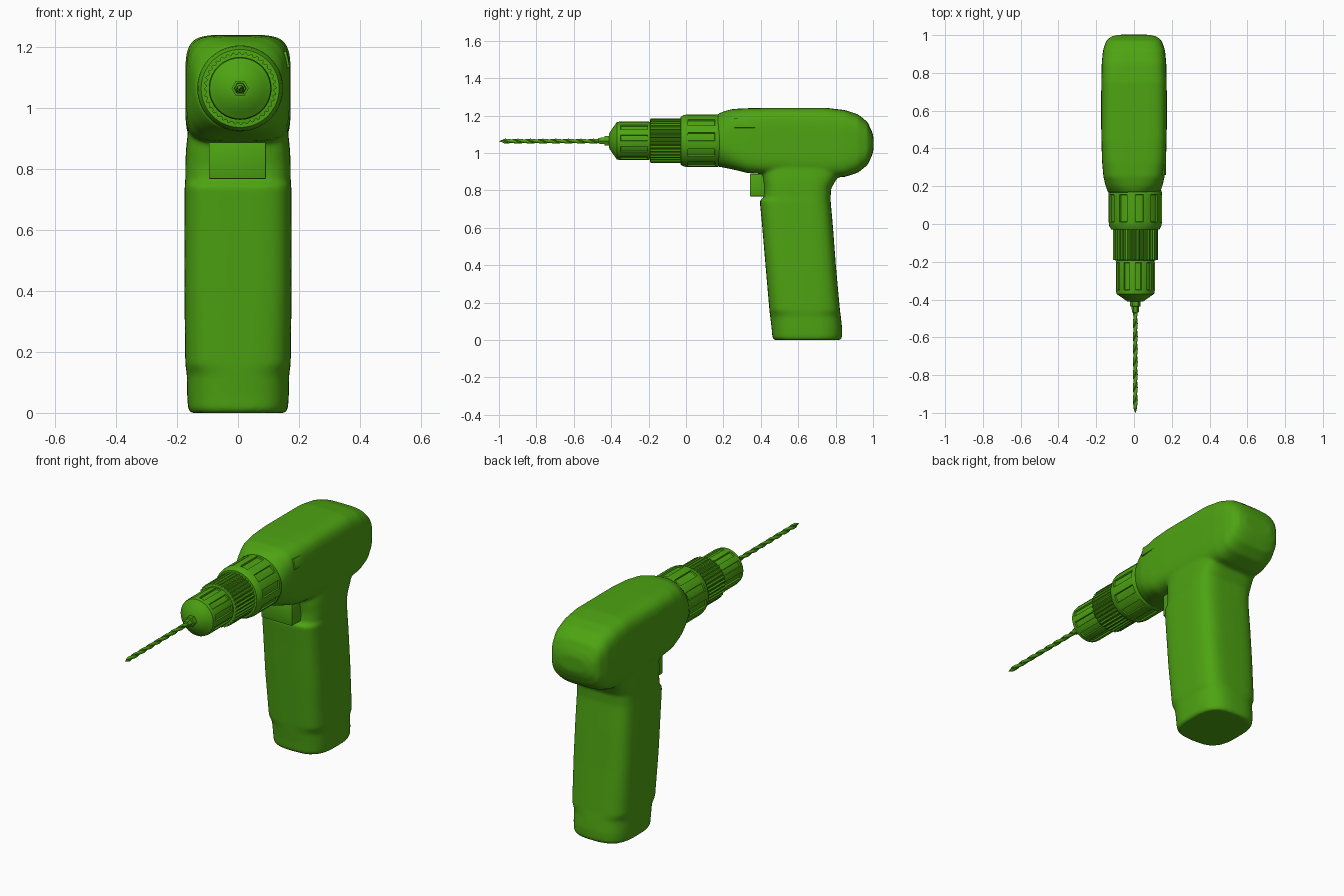
import bpy, bmesh, math

if "Cube" in bpy.data.objects:
    bpy.data.objects.remove(bpy.data.objects["Cube"])

CX, CZ = 0.007, 1.065          # chuck axis
green = bpy.data.materials.new("green_plastic")
green.diffuse_color = (0.075, 0.37, 0.006, 1)
green.use_nodes = True
green.node_tree.nodes["Principled BSDF"].inputs["Base Color"].default_value = green.diffuse_color


def finish(bm, name, angle=30):
    bmesh.ops.recalc_face_normals(bm, faces=bm.faces)
    me = bpy.data.meshes.new(name)
    bm.to_mesh(me)
    bm.free()
    ob = bpy.data.objects.new(name, me)
    bpy.context.collection.objects.link(ob)
    me.materials.append(green)
    bpy.ops.object.select_all(action='DESELECT')
    ob.select_set(True)
    bpy.context.view_layer.objects.active = ob
    bpy.ops.object.shade_smooth_by_angle(angle=math.radians(angle))
    return ob


def loft(bm, rings):
    """Skin closed rings of points, capping both ends; returns side faces by band."""
    vs = [[bm.verts.new(p) for p in ring] for ring in rings]
    n = len(vs[0])
    bands = []
    for a, b in zip(vs, vs[1:]):
        bands.append([bm.faces.new((a[i], a[(i + 1) % n], b[(i + 1) % n], b[i])) for i in range(n)])
    bm.faces.new(vs[0])
    bm.faces.new(vs[-1])
    return bands


def superellipse(a, b, e, n=64):
    pts = []
    for i in range(n):
        c, s = math.cos(math.tau * i / n), math.sin(math.tau * i / n)
        pts.append((a * math.copysign(abs(c) ** (2 / e), c), b * math.copysign(abs(s) ** (2 / e), s)))
    return pts


def lathe(name, profile, seg, tooth=0, slot_band=None, angle=30):
    """Revolve (y, r) points about the chuck axis, with optional knurl or recessed slots."""
    bm = bmesh.new()
    rings = []
    for y, r in profile:
        ring = []
        for i in range(seg):
            t = math.tau * i / seg
            q = r - tooth * (i // 2 % 2)
            ring.append((CX + q * math.cos(t), y, CZ + q * math.sin(t)))
        rings.append(ring)
    bands = loft(bm, rings)
    bmesh.ops.recalc_face_normals(bm, faces=bm.faces)
    if slot_band is not None:
        slots = [f for i, f in enumerate(bands[slot_band]) if i % 6 < 3]
        bmesh.ops.inset_region(bm, faces=slots, thickness=0.002, depth=-0.008, use_even_offset=True)
    return finish(bm, name, angle)


# Housing: motor body sections (y, half width, z low, z high, squareness)
body = [(0.165, .138, .927, 1.205, 2), (0.20, .150, .922, 1.222, 2.6), (0.25, .162, .912, 1.235, 3.5),
        (0.33, .169, .892, 1.239, 4.5), (0.45, .173, .885, 1.241, 5), (0.75, .173, .868, 1.241, 5),
        (0.85, .171, .872, 1.229, 4.5), (0.92, .164, .895, 1.206, 4), (0.97, .147, .935, 1.166, 3.5),
        (0.992, .122, .980, 1.12, 3), (1.002, .085, 1.01, 1.09, 2.5)]
# Handle sections (z, y front, y back, half width, squareness)
grip = [(0, .472, .826, .156, 3), (.012, .462, .834, .164, 3), (.06, .458, .835, .167, 3),
        (.125, .450, .828, .168, 3), (.16, .446, .823, .173, 3.8), (.40, .425, .801, .176, 4.2),
        (.60, .408, .786, .176, 4.2), (.748, .394, .773, .175, 4.2), (.758, .415, .773, .173, 4.2),
        (.81, .418, .776, .173, 4.2), (.86, .41, .805, .171, 4.2), (.92, .40, .85, .165, 4), (1.0, .40, .80, .15, 4)]
bm = bmesh.new()
loft(bm, [[(x, y, (lo + hi) / 2 + z) for x, z in superellipse(w, (hi - lo) / 2, e)]
          for y, w, lo, hi, e in body])
loft(bm, [[(x, (f + b) / 2 + y, z) for x, y in superellipse(w, (b - f) / 2, e)]
          for z, f, b, w, e in grip])
housing = finish(bm, "housing")
remesh = housing.modifiers.new("merge", 'REMESH')
remesh.mode, remesh.voxel_size, remesh.use_smooth_shade = 'VOXEL', 0.008, True
smooth = housing.modifiers.new("soften", 'SMOOTH')
smooth.factor, smooth.iterations = 0.5, 10

# Torque collar, knurled ring and chuck
lathe("torque_collar", [(.19, .12), (.18, .136), (.165, .141), (.155, .141), (.01, .141),
                        (-.01, .138), (-.028, .128), (-.03, .10)], 60, slot_band=3)
lathe("knurled_ring", [(-.02, .10), (-.02, .119), (-.19, .119), (-.195, .09)], 144, tooth=0.007, angle=20)
lathe("chuck", [(-.18, .09), (-.19, .10), (-.205, .103), (-.35, .103), (-.37, .100),
                (-.385, .078), (-.41, .042), (-.412, .02)], 60, slot_band=2)
lathe("chuck_jaws", [(-.40, .028), (-.435, .028), (-.437, .020), (-.468, .018), (-.47, .010)], 6)

# Twisted drill bit
bm = bmesh.new()
rings, N, STEPS = [], 16, 100
for k in range(STEPS + 1):
    y = -0.46 - 0.54 * k / STEPS
    taper = min(1, (1.0005 + y) / 0.03)
    twist = math.tau * 4 * k / STEPS
    ring = []
    for i in range(N):
        t = math.tau * i / N
        r = (0.0065 + 0.0065 * abs(math.cos(t)) ** 0.7) * taper
        ring.append((CX + r * math.cos(t + twist), y, CZ - .002 + r * math.sin(t + twist)))
    rings.append(ring)
loft(bm, rings)
finish(bm, "drill_bit", 40)


def box(name, loc, size, bevel, tilt=0):
    bm = bmesh.new()
    bmesh.ops.create_cube(bm, size=1)
    bmesh.ops.scale(bm, vec=size, verts=bm.verts)
    bmesh.ops.bevel(bm, geom=bm.edges[:], offset=bevel, segments=2, affect='EDGES', profile=0.5)
    ob = finish(bm, name)
    ob.location = loc
    ob.rotation_euler.y = tilt


# Trigger and side plate
box("trigger", (-.002, .40, .828), (.187, .115, .12), .003)
box("side_plate", (.159, .38, 1.160), (.012, .24, .055), .002, math.radians(-12))
